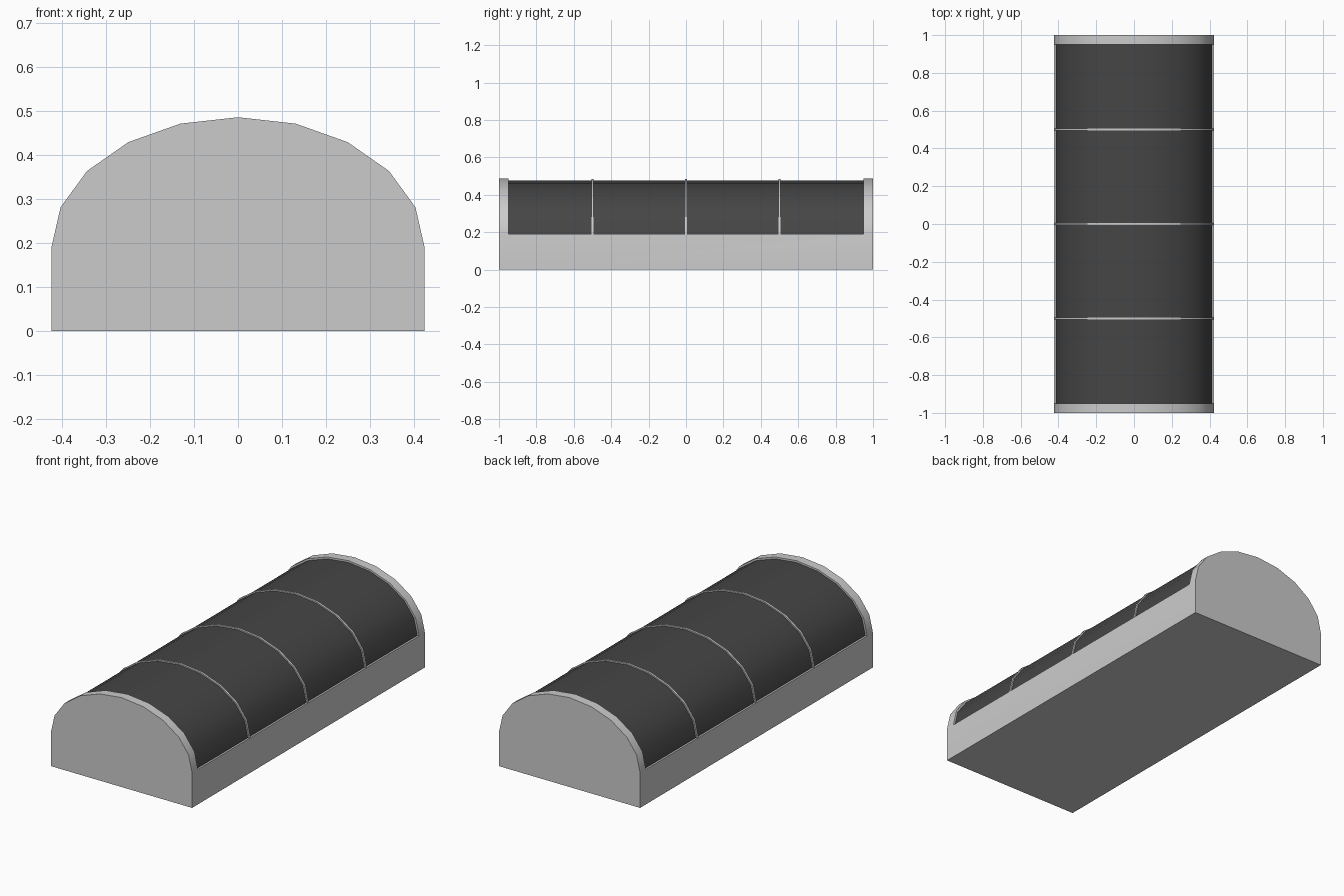
import bpy, bmesh, math

if "Cube" in bpy.data.objects:
    bpy.data.objects.remove(bpy.data.objects["Cube"])

BASE_Z, RX, RZ = 0.19, 0.424, 0.296


def arch(inset, bottom):
    """Ten-sided half-ellipse with legs running straight down to bottom."""
    pts = [((RX - inset) * math.cos(math.pi * i / 10),
            BASE_Z + (RZ - inset) * math.sin(math.pi * i / 10)) for i in range(11)]
    if bottom < BASE_Z:
        pts = [(RX - inset, bottom)] + pts + [(inset - RX, bottom)]
    return pts


def extrude(name, pts, y0, y1):
    """Closed prism of an xz profile between two y positions."""
    bm = bmesh.new()
    face = bm.faces.new([bm.verts.new((x, y0, z)) for x, z in pts])
    ext = bmesh.ops.extrude_face_region(bm, geom=[face])
    bmesh.ops.translate(bm, vec=(0, y1 - y0, 0),
                        verts=[v for v in ext["geom"] if isinstance(v, bmesh.types.BMVert)])
    bmesh.ops.recalc_face_normals(bm, faces=bm.faces)
    mesh = bpy.data.meshes.new(name)
    bm.to_mesh(mesh)
    bm.free()
    ob = bpy.data.objects.new(name, mesh)
    bpy.context.collection.objects.link(ob)
    return ob


def smooth(ob):
    bpy.ops.object.select_all(action='DESELECT')
    ob.select_set(True)
    bpy.context.view_layer.objects.active = ob
    bpy.ops.object.shade_smooth_by_angle(angle=math.radians(30))


dark = bpy.data.materials.new("dark_panel")
dark.diffuse_color = (0.06, 0.06, 0.06, 1)
dark.use_nodes = True
dark.node_tree.nodes["Principled BSDF"].inputs["Base Color"].default_value = dark.diffuse_color

# Base with arched end walls: full arch with the middle cut down to the ledge
body = extrude("base_and_end_walls", arch(0, 0), -1, 1)
cutter = extrude("bay_cutter", [(-1, BASE_Z), (1, BASE_Z), (1, 1), (-1, 1)], -0.95, 0.95)
mod = body.modifiers.new("cut", 'BOOLEAN')
mod.operation, mod.solver, mod.object = 'DIFFERENCE', 'EXACT', cutter
bpy.ops.object.select_all(action='DESELECT')
body.select_set(True)
bpy.context.view_layer.objects.active = body
bpy.ops.object.modifier_apply(modifier="cut")
bpy.data.objects.remove(cutter)
smooth(body)

# Four dark curved panels
edges = [-0.95, -0.5, 0, 0.5, 0.95]
for i, (a, b) in enumerate(zip(edges, edges[1:])):
    panel = extrude(f"curved_panel_{i + 1}", arch(0.01, BASE_Z), a, b)
    panel.data.materials.append(dark)
    smooth(panel)

# Thin ribs between the panels
for i, y in enumerate(edges[1:-1]):
    smooth(extrude(f"rib_{i + 1}", arch(0.003, BASE_Z), y - 0.006, y + 0.006))
